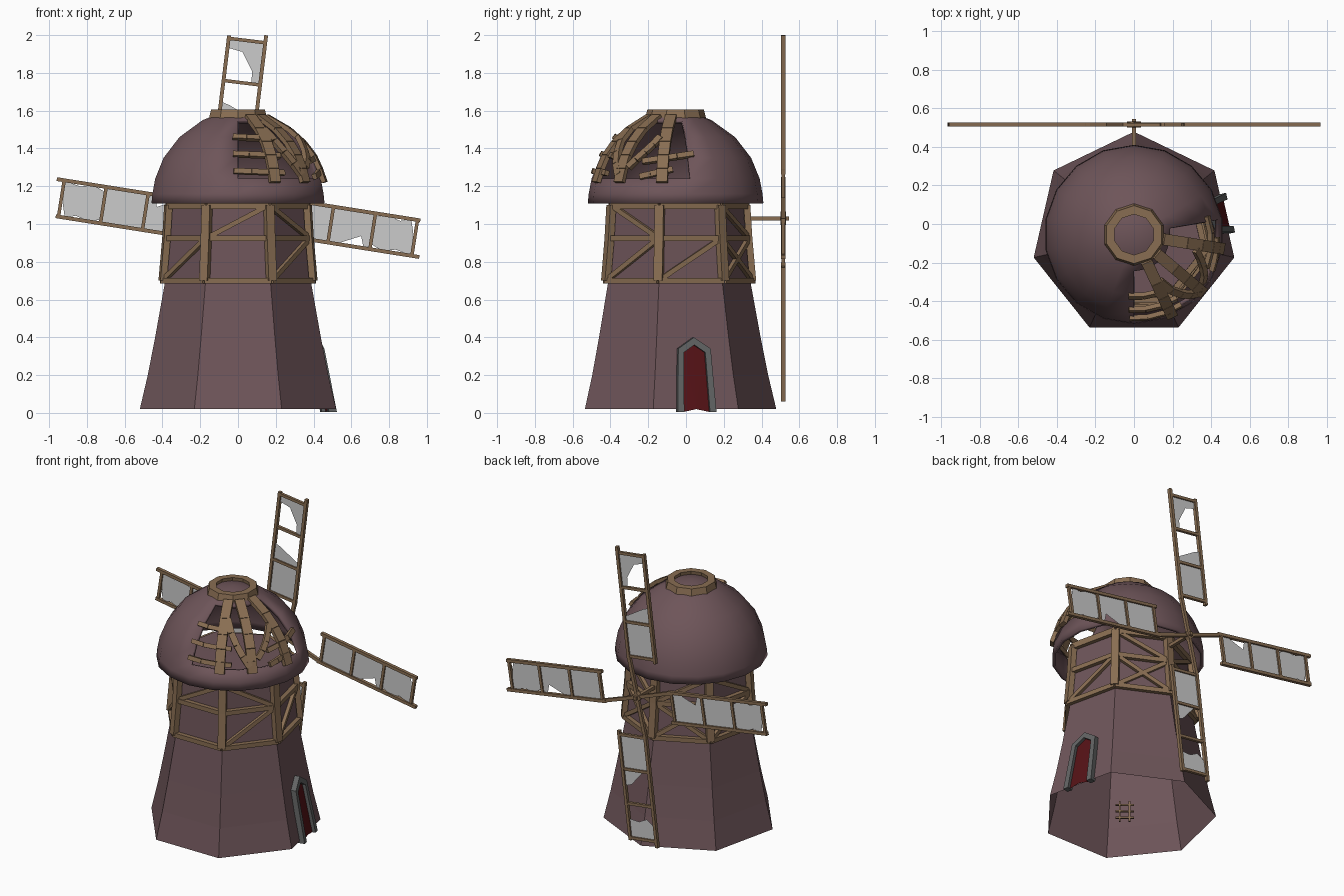
import bpy, bmesh, math
from mathutils import Vector as V

if "Cube" in bpy.data.objects:
    bpy.data.objects.remove(bpy.data.objects["Cube"])

CY = -0.055          # tower axis in y


def mat(name, c):
    m = bpy.data.materials.new(name)
    m.diffuse_color = (*c, 1)
    m.use_nodes = True
    m.node_tree.nodes["Principled BSDF"].inputs["Base Color"].default_value = m.diffuse_color
    return m


PLASTER = mat("dusky_plaster", (0.155, 0.09, 0.10))
WOOD = mat("brown_wood", (0.25, 0.155, 0.085))
STONE = mat("grey_stone", (0.12, 0.125, 0.125))
RED = mat("dark_red", (0.09, 0.006, 0.008))
CLOTH = mat("torn_cloth", (0.60, 0.60, 0.60))


def finish(bm, name, m, recalc=True):
    if recalc:
        bmesh.ops.recalc_face_normals(bm, faces=bm.faces)
    me = bpy.data.meshes.new(name)
    bm.to_mesh(me)
    bm.free()
    ob = bpy.data.objects.new(name, me)
    me.materials.append(m)
    bpy.context.collection.objects.link(ob)
    return ob


def bar(bm, a, b, w, t, n):
    """Box beam from a to b: width w across, thickness t along normal n."""
    a, b, n = V(a), V(b), V(n)
    d = (b - a).normalized()
    s = d.cross(n).normalized()
    n = s.cross(d).normalized()
    rings = [[bm.verts.new(p + s * i * w / 2 + n * j * t / 2)
              for i, j in ((-1, -1), (1, -1), (1, 1), (-1, 1))] for p in (a, b)]
    for k in range(4):
        bm.faces.new((rings[0][k], rings[0][(k + 1) % 4], rings[1][(k + 1) % 4], rings[1][k]))
    bm.faces.new(rings[0][::-1])
    bm.faces.new(rings[1])


def interp(prof, z):
    for (r0, z0), (r1, z1) in zip(prof, prof[1:]):
        if z <= z1:
            return r0 + (r1 - r0) * (z - z0) / (z1 - z0)
    return prof[-1][0]


def polar(r, deg, z):
    a = math.radians(deg)
    return V((r * math.cos(a), CY + r * math.sin(a), z))


def lathe(prof, n, start):
    bm = bmesh.new()
    rows = []
    for r, z in prof:
        if r == 0:
            rows.append([bm.verts.new((0, CY, z))] * n)
        else:
            rows.append([bm.verts.new(polar(r, start + 360 * k / n, z)) for k in range(n)])
    for A, B in zip(rows, rows[1:]):
        for k in range(n):
            q = (k + 1) % n
            bm.faces.new(list(dict.fromkeys((A[k], A[q], B[q], B[k]))))
    return bm


# Seven-sided tower, open underneath, closed at the top
TOWER = [(0.533, 0.02), (0.49, 0.2), (0.45, 0.4), (0.395, 0.7), (0.375, 0.92), (0.362, 1.13)]
finish(lathe(TOWER + [(0, 1.135)], 7, 90), "tower_wall", PLASTER)

# Timber frame round the upper tower
bm = bmesh.new()
corner = lambda k, z: polar(interp(TOWER, z) + 0.014, 90 + 360 * k / 7, z)
Z = (0.70, 0.925, 1.10)
# per side: diagonals as (start level, end level), each rising or falling
DIAG = {0: [(0, 1), (1, 0), (1, 2)], 1: [(0, 1), (2, 1)], 2: [(0, 1)], 3: [(1, 2)],
        4: [(0, 1), (2, 1)], 5: [(0, 1)], 6: [(0, 1), (1, 0), (2, 1)]}
for k in range(7):
    out = polar(1, 90 + 360 * (k + 0.5) / 7, 0) - V((0, CY, 0))
    for z, h in zip(Z, (0.03, 0.03, 0.04)):
        bar(bm, corner(k, z), corner(k + 1, z), h, 0.03, out)
    for i, j in DIAG[k]:
        a, b = corner(k, Z[i]), corner(k + 1, Z[j])
        bar(bm, a.lerp(b, 0.06), a.lerp(b, 0.94), 0.026, 0.022, out)
    for i in (0, 1):
        bar(bm, corner(k, Z[i]), corner(k, Z[i + 1]), 0.048, 0.035,
            polar(1, 90 + 360 * k / 7, 0) - V((0, CY, 0)))
finish(bm, "tower_timber_frame", WOOD)

# Smooth dome with a broken-out quarter
DOME = [(0.465, 1.11), (0.46, 1.16), (0.445, 1.24), (0.40, 1.35), (0.315, 1.46),
        (0.19, 1.55), (0.1, 1.585), (0, 1.605)]
bm = lathe(DOME, 18, -90)
hole = []
for f in bm.faces:
    c = f.calc_center_median()
    if 1.24 < c.z < 1.55 and -90 < math.degrees(math.atan2(c.y - CY, c.x)) < 10:
        hole.append(f)
bmesh.ops.delete(bm, geom=hole, context='FACES')
dome = finish(bm, "dome_roof", PLASTER)
s = dome.modifiers.new("thickness", 'SOLIDIFY')
s.thickness = 0.02
s.offset = -1
bpy.context.view_layer.objects.active = dome
dome.select_set(True)
bpy.ops.object.shade_smooth_by_angle(angle=math.radians(40))
dome.select_set(False)

# Octagonal timber collar on top
bm = lathe([(0.165, 1.545), (0.15, 1.605), (0.105, 1.605), (0.115, 1.55), (0.165, 1.545)], 10, 90)
bmesh.ops.remove_doubles(bm, verts=bm.verts, dist=1e-4)
finish(bm, "dome_collar", WOOD)

# Exposed rafters, purlins and a brace over the hole
bm = bmesh.new()


def roof_strip(az0, z0, az1, z1, w, t=0.025, n=5, lift=0.015):
    pts = []
    for i in range(n + 1):
        f = i / n
        z, az = z0 + (z1 - z0) * f, az0 + (az1 - az0) * f
        pts.append((polar(interp(DOME, z) + lift, az, z), az, z))
    for (a, az, z), (b, _, _) in zip(pts, pts[1:]):
        o = polar(1, az, 0) - V((0, CY, 0))
        bar(bm, a, b, w, t, o + V((0, 0, max(0, (z - 1.15) * 2.5))))


for az in (-65, -40, -9):
    roof_strip(az, 1.22, az, 1.57, 0.06)
roof_strip(-61, 1.50, -42, 1.26, 0.04, n=4)
roof_strip(-35, 1.30, -14, 1.46, 0.035, n=4)
for z, a in ((1.28, -93), (1.37, -94), (1.46, -95)):
    roof_strip(a, z, -56, z - 0.01, 0.028, n=3, lift=0.005)
for z, a in ((1.27, -2), (1.35, 14)):
    roof_strip(-25, z - 0.02, a, z + 0.02, 0.03, n=3, lift=0.005)
finish(bm, "dome_rafters", WOOD)

# Doorway on the right: local frame lies in the leaning wall face
ang = math.radians(90 - 360 * 1.5 / 7)
out, side = V((math.cos(ang), math.sin(ang), 0)), V((-math.sin(ang), math.cos(ang), 0))
apo = math.cos(math.pi / 7)


def on_wall(u, z, d):
    return V((0, CY, z)) + out * (interp(TOWER, max(z, 0.02)) * apo + d) + side * u


OUTER = [(-0.105, 0.005), (-0.088, 0.34), (0, 0.40), (0.088, 0.34), (0.105, 0.005)]
INNER = [(-0.07, 0.005), (-0.058, 0.32), (0, 0.36), (0.058, 0.32), (0.07, 0.005)]
bm = bmesh.new()
rows = [[bm.verts.new(on_wall(u, z, d)) for u, z in P]
        for P, d in ((OUTER, -0.01), (OUTER, 0.033), (INNER, 0.033), (INNER, -0.01))]
for i in range(4):
    A, B = rows[i], rows[(i + 1) % 4]
    for k in range(4):
        bm.faces.new((A[k], A[k + 1], B[k + 1], B[k]))
for k in (0, 4):
    bm.faces.new([r[k] for r in rows])
finish(bm, "door_surround", STONE)
bm = bmesh.new()
lo = [bm.verts.new(on_wall(u, z, 0.012)) for u, z in INNER]
mid = bm.verts.new(on_wall(0, 0.02, 0.012))
for k in range(4):
    bm.faces.new((mid, lo[k + 1], lo[k]))
finish(bm, "door", RED)

# Axle and hub at the back
HUB = V((0, 0.515, 1.03))
bm = bmesh.new()
bar(bm, (0, 0.28, 1.03), (0, 0.545, 1.03), 0.022, 0.022, (0, 0, 1))
bar(bm, (0, 0.50, 1.03), (0, 0.53, 1.03), 0.05, 0.05, (1, 0, 1))
finish(bm, "sail_axle", WOOD)

# Torn cloth outlines in panel coordinates (u outwards, v towards the spar)
FULL = [(0, 0), (1, 0), (0.96, 0.5), (1, 1), (0, 1)]
WAVY = [(0, 0.1), (0.3, 0), (0.6, 0.1), (0.85, 0), (0.93, 0.3), (0.9, 0.7), (1, 1), (0.6, 0.9), (0.3, 1), (0, 0.85)]
ARCH = [(0, 1), (0, 0.76), (0.3, 0.74), (0.55, 0.64), (0.72, 0.42), (0.78, 0), (1, 0), (1, 1)]
WAVE = [(0, 0), (0.5, 0), (0.44, 0.25), (0.3, 0.5), (0.22, 0.8), (0.15, 1), (0, 1)]
BITE = [(0, 0), (1, 0), (1, 0.9), (0.85, 1), (0.75, 0.68), (0.5, 0.58), (0.28, 0.7), (0.2, 1), (0, 1)]
HALF = [(0.45, 0), (1, 0), (1, 1), (0.6, 1), (0.4, 0.7), (0.5, 0.4)]
SAILS = [  # name, clockwise angle from up, rail offsets, panels from inside out
    ("upper", 7, -0.165, 0.03, (FULL, WAVE, ARCH)),
    ("right", 99, -0.14, 0.052, (FULL, BITE, WAVY)),
    ("lower", 187, -0.165, 0.03, (FULL, WAVE[:3] + [(0.1, 0.6), (0, 0.8)], HALF)),
    ("left", 279, -0.14, 0.055, (BITE, FULL, WAVY))]
CROSS = (0.265, 0.49, 0.715, 0.94)
for name, deg, v0, v1, panels in SAILS:
    a = math.radians(deg)
    d, p = V((math.sin(a), 0, math.cos(a))), V((math.cos(a), 0, -math.sin(a)))
    at = lambda u, v, y=0: HUB + d * u + p * v + V((0, y, 0))
    N = (0, 1, 0)
    bm = bmesh.new()
    bar(bm, at(0.24, v1), at(0.98, v1), 0.02, 0.022, N)
    bar(bm, at(0.24, v0), at(0.955, v0), 0.02, 0.022, N)
    bar(bm, at(0, 0), at(0.27, v1), 0.022, 0.02, N)
    for u in CROSS:
        bar(bm, at(u, v0), at(u, v1), 0.018, 0.018, N)
    finish(bm, name + "_sail_frame", WOOD)
    bm = bmesh.new()
    for u0, u1, shape in zip(CROSS, CROSS[1:], panels):
        bm.faces.new([bm.verts.new(at(u0 + (u1 - u0) * u, v0 + (v1 - v0) * v)) for u, v in shape])
    bmesh.ops.triangulate(bm, faces=bm.faces)
    finish(bm, name + "_sail_cloth", CLOTH)

# Small wooden rack on the inner wall
bm = bmesh.new()
c, sx, n = V((-0.22, -0.35, 0.26)), V((-0.77, 0.64, 0)), V((0.64, 0.77, 0))
for x in (-0.03, 0.03):
    bar(bm, c + sx * x - V((0, 0, 0.07)), c + sx * x + V((0, 0, 0.07)), 0.012, 0.012, n)
for z in (-0.045, 0, 0.045):
    bar(bm, c - sx * 0.055 + V((0, 0, z)), c + sx * 0.055 + V((0, 0, z)), 0.01, 0.01, n)
finish(bm, "wall_rack", WOOD)
